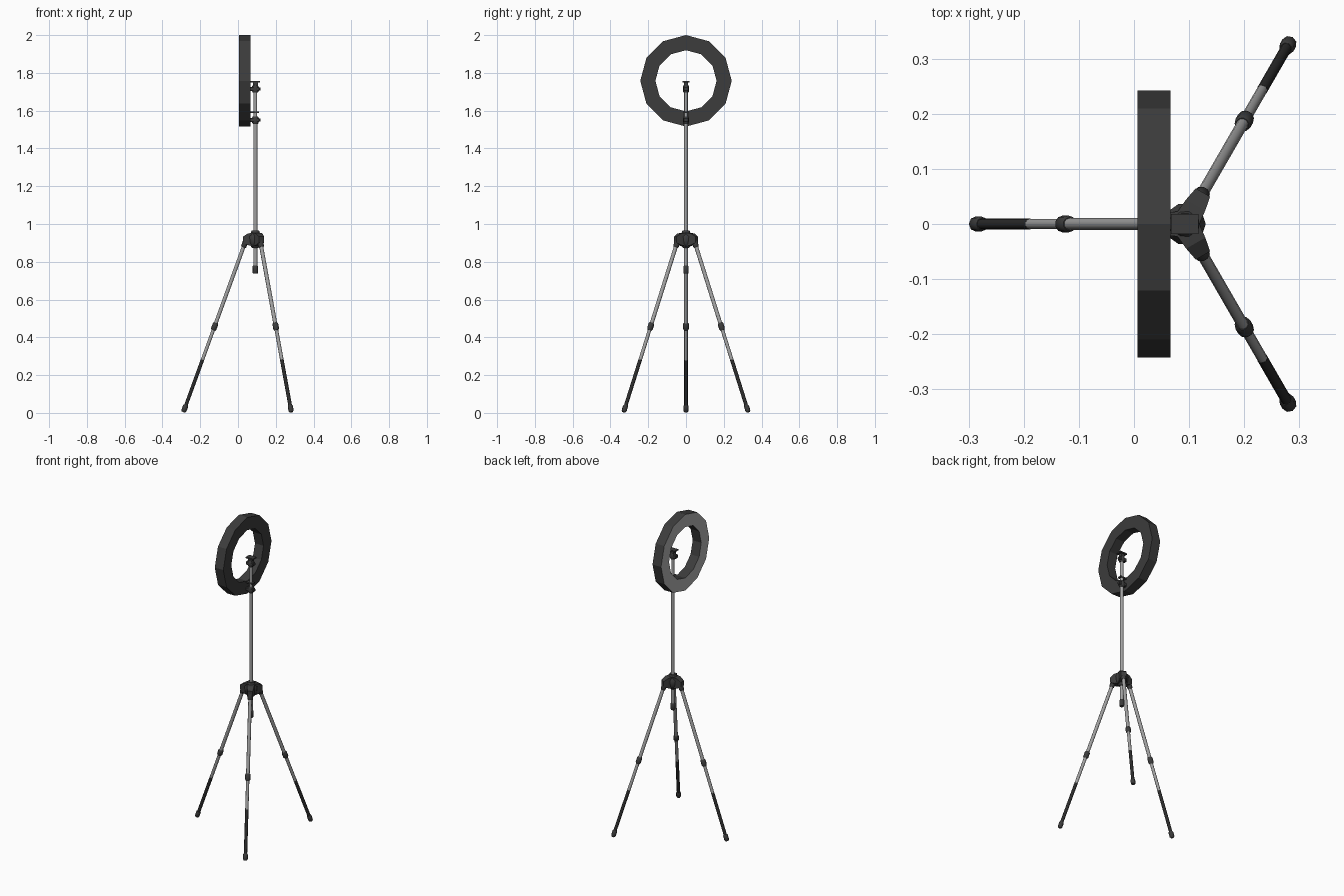
import bpy, bmesh, math
from mathutils import Vector, Matrix

if "Cube" in bpy.data.objects:
    bpy.data.objects.remove(bpy.data.objects["Cube"])


def material(name, v):
    m = bpy.data.materials.new(name)
    m.diffuse_color = (v, v, v, 1)
    m.use_nodes = True
    m.node_tree.nodes["Principled BSDF"].inputs["Base Color"].default_value = m.diffuse_color
    return m


BLACK = material("black plastic", 0.045)
DARK = material("black leg paint", 0.025)
SILVER = material("silver metal", 0.36)
DIFFUSER = material("diffuser grey", 0.45)
CX = 0.092          # x of the centre pole


def finish(name, bm, mats, smooth=True):
    bmesh.ops.recalc_face_normals(bm, faces=bm.faces)
    me = bpy.data.meshes.new(name)
    bm.to_mesh(me)
    bm.free()
    ob = bpy.data.objects.new(name, me)
    bpy.context.collection.objects.link(ob)
    for m in mats:
        me.materials.append(m)
    if smooth:
        bpy.ops.object.select_all(action='DESELECT')
        ob.select_set(True)
        bpy.context.view_layer.objects.active = ob
        bpy.ops.object.shade_smooth_by_angle(angle=math.radians(46))
    return ob


def lathe(name, origin, axis, profile, mat, sides=10, smooth=True):
    """Capped turned part: profile is (distance along axis, radius)."""
    bm = bmesh.new()
    rot = Vector(axis).to_track_quat('Z', 'Y')
    rings = []
    for d, r in profile:
        rings.append([bm.verts.new(Vector(origin) + rot @ Vector((
            r * math.cos(2 * math.pi * i / sides),
            r * math.sin(2 * math.pi * i / sides), d))) for i in range(sides)])
    for a, b in zip(rings, rings[1:]):
        for i in range(sides):
            j = (i + 1) % sides
            bm.faces.new((a[i], a[j], b[j], b[i]))
    bm.faces.new(rings[0])
    bm.faces.new(rings[-1])
    return finish(name, bm, [mat], smooth)


def box(name, center, size, mat, bevel=0.003):
    bm = bmesh.new()
    bmesh.ops.create_cube(bm, size=1, matrix=Matrix.Translation(center)
                          @ Matrix.Diagonal((*size, 1)))
    if bevel:
        bmesh.ops.bevel(bm, geom=bm.edges[:], offset=bevel, segments=1, affect='EDGES')
    return finish(name, bm, [mat], False)


# Ring lamp: twelve-sided, square section, lit face towards -x
bm = bmesh.new()
section = [(0.006, 0.242), (0.066, 0.242), (0.066, 0.162), (0.006, 0.162)]
loops = []
for i in range(12):
    a = math.radians(30 * i)
    loops.append([bm.verts.new((x, r * math.sin(a), 1.758 + r * math.cos(a)))
                  for x, r in section])
for i in range(12):
    a, b = loops[i], loops[(i + 1) % 12]
    for k in range(4):
        f = bm.faces.new((a[k], a[(k + 1) % 4], b[(k + 1) % 4], b[k]))
        f.material_index = 1 if k == 3 else 0
finish("ring_lamp", bm, [BLACK, DIFFUSER], False)

# Centre pole, upper tube and bottom cap
UP = (0, 0, 1)
lathe("centre_pole", (CX, 0, 0.76), UP, [(0, 0.0105), (0.79, 0.0105)], SILVER, 12)
lathe("upper_tube", (CX, 0, 1.54), UP, [(0, 0.0095), (0.19, 0.0095)], SILVER, 12)
lathe("pole_end_cap", (CX, 0, 0.737), UP,
      [(0, 0.011), (0.004, 0.014), (0.04, 0.014), (0.044, 0.011)], BLACK)

# Two clamps that hold the lamp and the phone mount
for name, z in (("lower", 1.53), ("upper", 1.695)):
    lathe(name + "_clamp_collar", (CX, 0, z), UP,
          [(0, 0.013), (0.006, 0.017), (0.034, 0.017), (0.04, 0.013)], BLACK)
    box(name + "_clamp_block", (CX - 0.004, 0, z + 0.02), (0.05, 0.026, 0.022), BLACK)
    lathe(name + "_clamp_knob", (CX + 0.012, 0, z + 0.02), (1, 0, 0),
          [(0, 0.008), (0.014, 0.008)], BLACK, 8)
box("lower_clamp_plate", (CX - 0.005, 0, 1.592), (0.046, 0.024, 0.008), BLACK, 0)
box("upper_clamp_plate", (CX, 0, 1.752), (0.05, 0.036, 0.008), BLACK, 0)
box("upper_clamp_stem", (CX, 0, 1.74), (0.026, 0.022, 0.02), BLACK, 0)

# Tripod hub
lathe("tripod_hub", (CX, 0, 0.872), UP,
      [(0, 0.016), (0.022, 0.034), (0.062, 0.038), (0.08, 0.024), (0.093, 0.02)], BLACK)

# Three legs, each with hub arm, collars, tubes and foot
for n, deg in enumerate((60, 180, 300), 1):
    a = math.radians(deg)
    out = Vector((math.cos(a), math.sin(a), 0))
    top = Vector((CX, 0, 0.935)) + out * 0.042
    foot = Vector((CX, 0, 0.004)) + out * 0.381
    axis = (foot - top).normalized()
    length = (foot - top).length
    # tapered arm
    bm = bmesh.new()
    side = Vector((-out.y, out.x, 0))
    ends = []
    for r, w, lo, hi in ((0, 0.024, 0.88, 0.955), (0.04, 0.02, 0.888, 0.95),
                         (0.066, 0.015, 0.902, 0.933)):
        ends.append([bm.verts.new(Vector((CX, 0, z)) + out * r + side * s)
                     for s, z in ((-w, lo), (w, lo), (w, hi), (-w, hi))])
    for p, q in zip(ends, ends[1:]):
        for k in range(4):
            bm.faces.new((p[k], p[(k + 1) % 4], q[(k + 1) % 4], q[k]))
    bm.faces.new(ends[0])
    bm.faces.new(ends[-1])
    finish(f"hub_arm_{n}", bm, [BLACK], False)
    # leg parts along the leg axis
    L = length
    lathe(f"leg_socket_{n}", top, axis,
          [(0, 0.012), (0.006, 0.016), (0.058, 0.015), (0.062, 0.012)], BLACK)
    lathe(f"upper_leg_{n}", top, axis, [(0.03, 0.0105), (0.51, 0.0105)], SILVER)
    lathe(f"leg_joint_{n}", top, axis,
          [(0.488, 0.012), (0.494, 0.0155), (0.522, 0.0155), (0.53, 0.011)], BLACK)
    lathe(f"lower_leg_{n}", top, axis, [(0.51, 0.0095), (0.70, 0.0095)], SILVER)
    lathe(f"leg_tip_{n}", top, axis, [(0.696, 0.0098), (L - 0.02, 0.0098)], DARK)
    lathe(f"foot_{n}", top, axis,
          [(L - 0.04, 0.011), (L - 0.034, 0.014), (L - 0.008, 0.014), (L, 0.009)],
          BLACK, 8)
